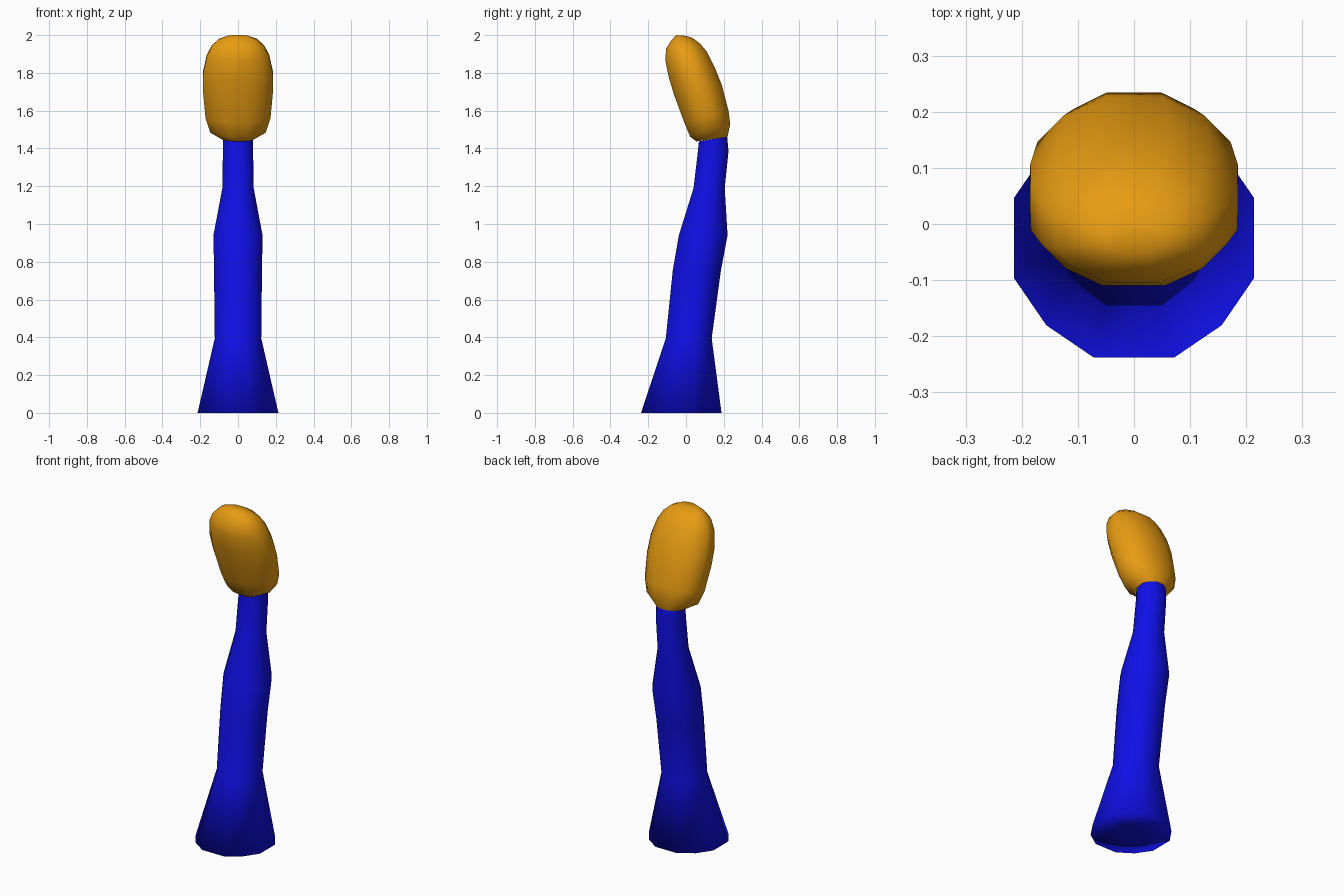
import bpy
import bmesh

if "Cube" in bpy.data.objects:
    bpy.data.objects.remove(bpy.data.objects["Cube"])


def material(name, rgb):
    m = bpy.data.materials.new(name)
    m.use_nodes = True
    m.diffuse_color = (*rgb, 1)
    m.node_tree.nodes["Principled BSDF"].inputs["Base Color"].default_value = (*rgb, 1)
    return m


# Twelve-sided rounded-square section, counterclockwise from above
QUARTER = [(1, 0.335), (0.73, 0.73), (0.335, 1)]
SECTION = list(QUARTER)
for _ in range(3):
    SECTION += [(-y, x) for x, y in SECTION[-3:]]


def loft(name, rings, mat, cap_bottom=False, cap_top=False):
    """Skin rings given as (half width, front y, front z, back y, back z)."""
    bm = bmesh.new()
    loops = []
    for half, fy, fz, by, bz in rings:
        loops.append([bm.verts.new((half * u,
                                    (fy + by) / 2 + v * (by - fy) / 2,
                                    (fz + bz) / 2 + v * (bz - fz) / 2))
                      for u, v in SECTION])
    n = len(SECTION)
    for a, b in zip(loops, loops[1:]):
        for i in range(n):
            j = (i + 1) % n
            bm.faces.new((a[i], a[j], b[j], b[i]))
    if cap_bottom:
        bm.faces.new(loops[0][::-1])
    if cap_top:
        bm.faces.new(loops[-1])
    for f in bm.faces:
        f.smooth = True
    mesh = bpy.data.meshes.new(name)
    bm.to_mesh(mesh)
    bm.free()
    mesh.materials.append(mat)
    obj = bpy.data.objects.new(name, mesh)
    bpy.context.collection.objects.link(obj)
    return obj


blue = material("deep blue", (0.005, 0.005, 0.8))
orange = material("warm orange", (0.8, 0.33, 0.006))

# Flared foot, bent stem and narrow neck
loft("stem", [
    (0.07, -0.095, 0.0, 0.045, 0.0),
    (0.214, -0.238, 0.0, 0.188, 0.0),
    (0.123, -0.107, 0.395, 0.136, 0.395),
    (0.127, -0.070, 0.755, 0.185, 0.755),
    (0.130, -0.038, 0.94, 0.220, 0.94),
    (0.083, 0.040, 1.19, 0.205, 1.19),
    (0.080, 0.063, 1.385, 0.225, 1.385),
    (0.080, 0.068, 1.437, 0.218, 1.462),
], blue, cap_bottom=True)

# Tilted, flattened oval head
loft("head", [
    (0.080, 0.055, 1.437, 0.220, 1.462),
    (0.147, 0.022, 1.462, 0.234, 1.528),
    (0.172, -0.010, 1.54, 0.225, 1.600),
    (0.185, -0.062, 1.68, 0.190, 1.735),
    (0.184, -0.092, 1.78, 0.152, 1.830),
    (0.165, -0.110, 1.87, 0.112, 1.910),
    (0.138, -0.105, 1.93, 0.075, 1.955),
    (0.100, -0.078, 1.972, 0.035, 1.985),
    (0.050, -0.052, 2.0, 0.000, 1.996),
], orange, cap_top=True)
